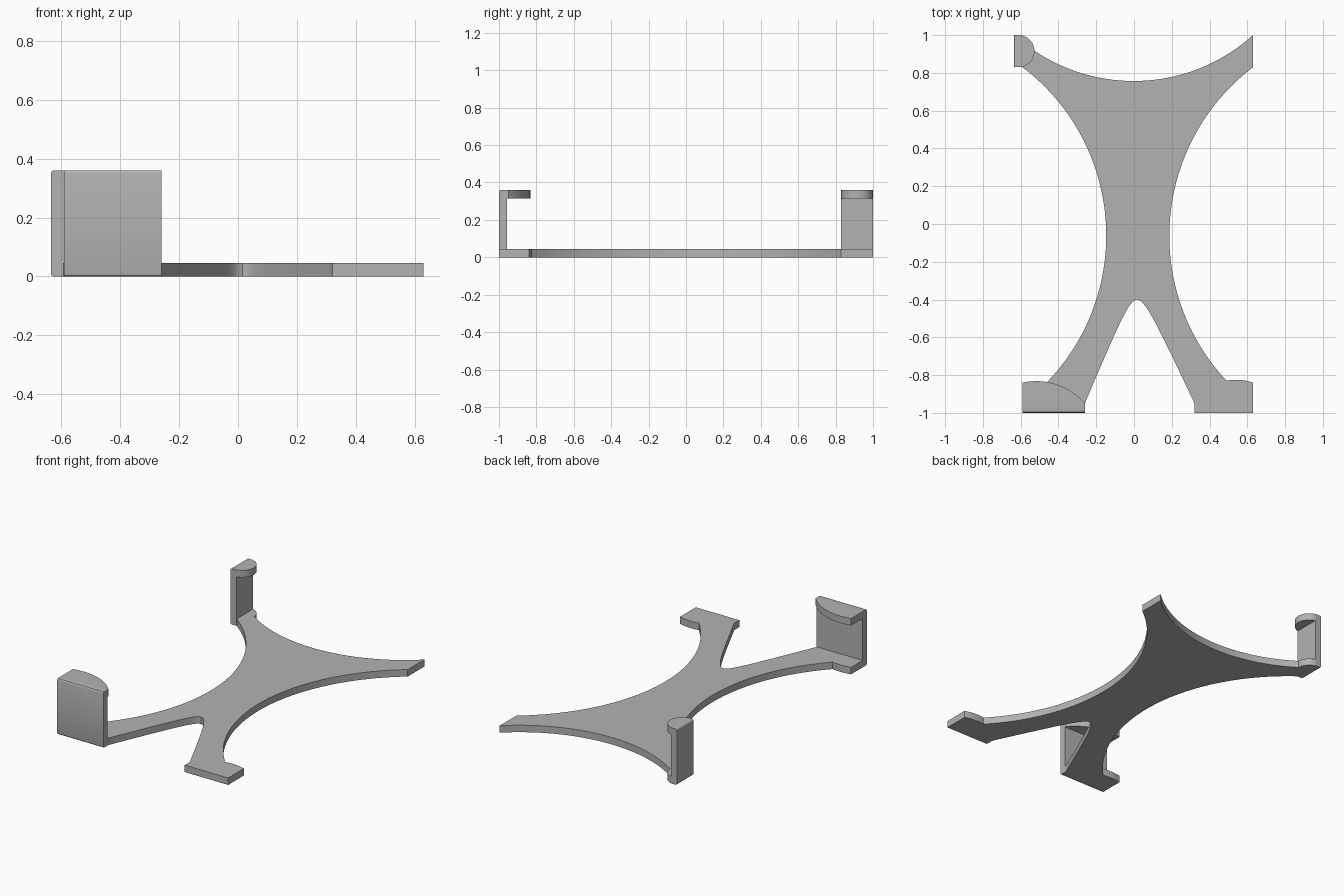
import bpy, bmesh, math
from mathutils import Vector

old = bpy.data.objects.get("Cube")
if old:
    bpy.data.objects.remove(old, do_unlink=True)

grey = bpy.data.materials.new("plain grey")
grey.use_nodes = True
grey.diffuse_color = (0.45, 0.45, 0.45, 1)
grey.node_tree.nodes["Principled BSDF"].inputs["Base Color"].default_value = (0.45, 0.45, 0.45, 1)

T, H = 0.045, 0.36      # sheet thickness, clip height
WALL = 0.043            # clip wall thickness


def finish(name, bm):
    bmesh.ops.recalc_face_normals(bm, faces=bm.faces)
    mesh = bpy.data.meshes.new(name)
    bm.to_mesh(mesh)
    bm.free()
    mesh.materials.append(grey)
    obj = bpy.data.objects.new(name, mesh)
    bpy.context.collection.objects.link(obj)
    bpy.ops.object.select_all(action='DESELECT')
    obj.select_set(True)
    bpy.context.view_layer.objects.active = obj
    bpy.ops.object.shade_smooth_by_angle(angle=math.radians(30))
    return obj


def extrude(name, outline, z0, z1):
    bm = bmesh.new()
    face = bm.faces.new([bm.verts.new((x, y, z0)) for x, y in outline])
    up = bmesh.ops.extrude_face_region(bm, geom=[face])["geom"]
    bmesh.ops.translate(bm, vec=(0, 0, z1 - z0),
                        verts=[v for v in up if isinstance(v, bmesh.types.BMVert)])
    return finish(name, bm)


def wall(name, x0, x1, y0, y1, axis, outer):
    """Upright clip wall with rounded top and bottom edges on its outer side."""
    bm = bmesh.new()
    bmesh.ops.create_cube(bm, size=1)
    for v in bm.verts:
        v.co = Vector(((x0 + x1) / 2 + v.co.x * (x1 - x0),
                       (y0 + y1) / 2 + v.co.y * (y1 - y0), H / 2 + v.co.z * H))
    edges = [e for e in bm.edges
             if all(abs(v.co[axis] - outer) < 1e-4 for v in e.verts)
             and abs(e.verts[0].co.z - e.verts[1].co.z) < 1e-4]
    bmesh.ops.bevel(bm, geom=edges, offset=0.01, segments=3, profile=0.5, affect='EDGES')
    return finish(name, bm)


def arc(a, m, b, n=32):
    """Points on the circle through a, m and b, running from a to b."""
    (ax, ay), (mx, my), (bx, by) = a, m, b
    d = 2 * (ax * (my - by) + mx * (by - ay) + bx * (ay - my))
    sa, sm, sb = ax * ax + ay * ay, mx * mx + my * my, bx * bx + by * by
    cx = (sa * (my - by) + sm * (by - ay) + sb * (ay - my)) / d
    cy = (sa * (bx - mx) + sm * (ax - bx) + sb * (mx - ax)) / d
    turn = 2 * math.pi
    t0, tm, t1 = (math.atan2(y - cy, x - cx) for x, y in (a, m, b))
    sweep = (t1 - t0) % turn
    if (tm - t0) % turn > sweep:
        sweep -= turn
    r = math.hypot(ax - cx, ay - cy)
    return [(cx + r * math.cos(t0 + sweep * i / n),
             cy + r * math.sin(t0 + sweep * i / n)) for i in range(n + 1)]


def crotch(n=40):
    """Rounded V between the two front legs, right foot to left foot."""
    a, k, pts = 0.12, 2.27, []
    for i in range(n + 1):
        u = 1 - 2 * i / n
        x = u * 0.29
        depth = math.sqrt(a * a + (k * x) ** 2) - a
        pts.append((0.015 + u * (0.305 if u > 0 else 0.275), -0.4 - depth))
    return pts


# Sheet outline, clockwise from the back left tip
rim_x, rim_y = -0.592, -1 + WALL
left_bump = arc((-0.59, -0.84), (-0.52, -0.832), (-0.46, -0.837), 8)
outline = [(0.63, 1.0), (0.63, 0.83)]
outline += arc((0.63, 0.83), (0.187, -0.07), (0.49, -0.83), 48)[1:]
outline += arc((0.49, -0.83), (0.555, -0.825), (0.63, -0.84), 8)[1:]
outline += [(0.63, -1), (0.32, -1)]
outline += crotch()
outline += [(-0.26, rim_y), (-0.59, rim_y)]
outline += left_bump
outline += arc((-0.46, -0.837), (-0.147, -0.07), (-0.59, 0.83), 48)[1:]
outline += [(rim_x, 0.998)]
outline += arc((rim_x, 0.998), (-0.55, 0.973), (-0.527, 0.917), 10)[1:]
outline += arc((-0.527, 0.917), (0, 0.757), (0.63, 1.0), 48)[1:-1]
extrude("base_sheet", outline, 0, T)

# Front clip: wall and curved lip
wall("front_clip_wall", -0.59, -0.26, -1, rim_y, 1, -1)
extrude("front_clip_lip",
        [(-0.26, rim_y), (-0.59, rim_y)]
        + arc((-0.59, -0.84), (-0.52, -0.832), (-0.26, -0.95), 24), H - T, H)

# Back clip: wall and half-round lip
wall("back_clip_wall", -0.635, rim_x, 0.83, 1, 0, -0.635)
extrude("back_clip_lip",
        arc((rim_x, 0.998), (-0.527, 0.915), (rim_x, 0.832), 24), H - T, H)
